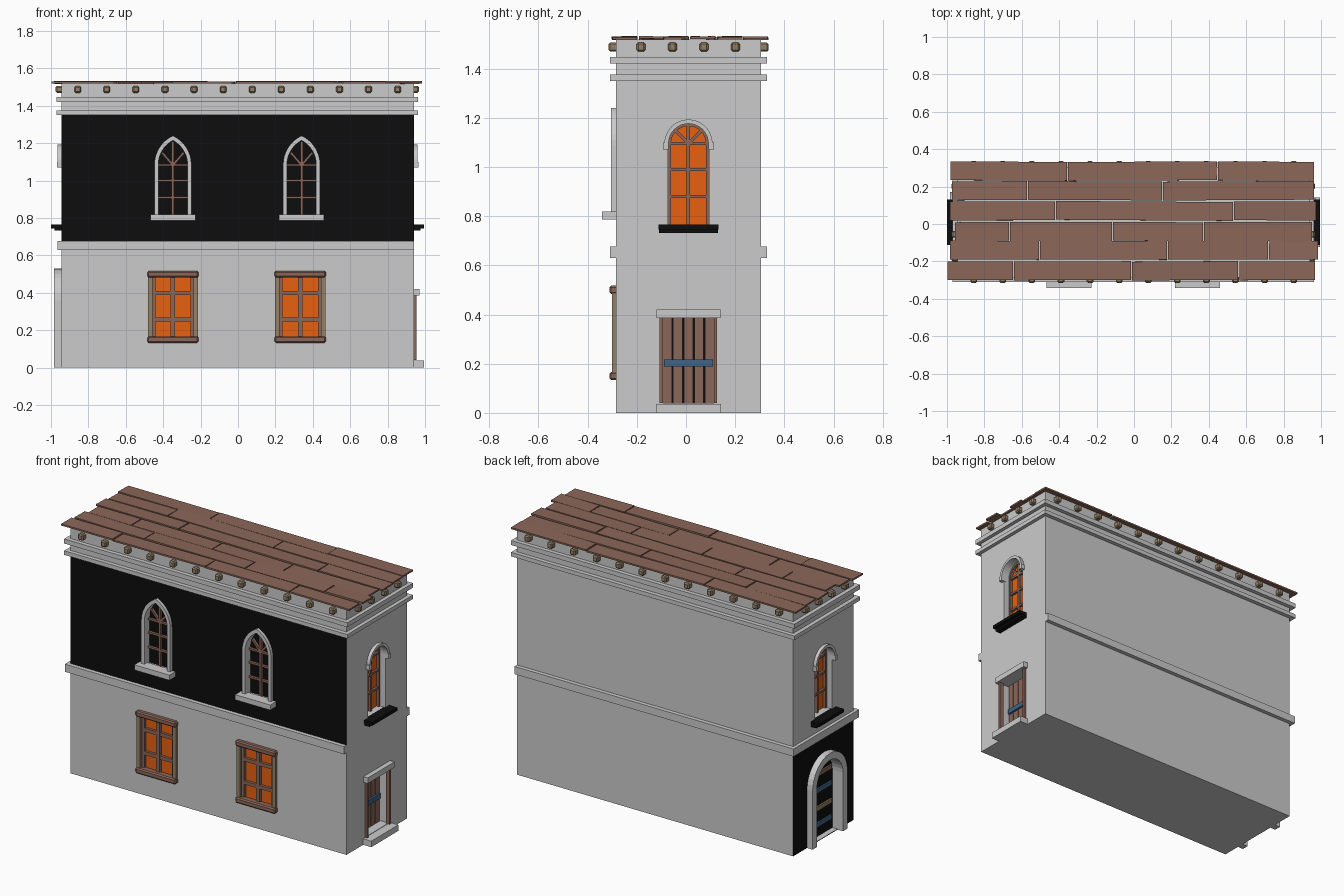
import bpy, bmesh, math, random
from mathutils import Matrix, Vector

if "Cube" in bpy.data.objects:
    bpy.data.objects.remove(bpy.data.objects["Cube"])

random.seed(4)


def material(name, rgb):
    m = bpy.data.materials.new(name)
    m.diffuse_color = (*rgb, 1)
    m.use_nodes = True
    m.node_tree.nodes["Principled BSDF"].inputs["Base Color"].default_value = m.diffuse_color
    return m


BROWN = material("brown_wood", (0.26, 0.135, 0.1))
TAN = material("tan_wood", (0.3, 0.22, 0.13))
ORANGE = material("orange_glass", (0.8, 0.12, 0.005))
BLUE = material("blue_iron", (0.05, 0.13, 0.24))
BLACK = material("black_surface", (0.004, 0.004, 0.004))
GREY = material("grey_plaster", (0.8, 0.8, 0.8))
X0, X1, Y0, Y1, TOP = -0.945, 0.94, -0.285, 0.305, 1.518

# Each wall maps (u along the wall, d outward, z) to the world
FRONT = lambda u, d, z: (u, Y0 - d, z)
RIGHT = lambda u, d, z: (X1 + d, u, z)
LEFT = lambda u, d, z: (X0 - d, u, z)


def finish(name, bm, mat=None, bevel=0):
    if bevel:
        bmesh.ops.bevel(bm, geom=bm.edges[:], offset=bevel, segments=1, affect='EDGES')
    bmesh.ops.recalc_face_normals(bm, faces=bm.faces)
    me = bpy.data.meshes.new(name)
    bm.to_mesh(me)
    bm.free()
    ob = bpy.data.objects.new(name, me)
    bpy.context.collection.objects.link(ob)
    if mat:
        me.materials.append(mat)
    return ob


def prism(name, wall, outline, d0, d1, mat=None, bevel=0):
    bm = bmesh.new()
    f = bm.faces.new([bm.verts.new(wall(u, d0, z)) for u, z in outline])
    r = bmesh.ops.extrude_face_region(bm, geom=[f])
    shift = Vector(wall(0, d1, 0)) - Vector(wall(0, d0, 0))
    bmesh.ops.translate(bm, vec=shift, verts=[v for v in r['geom'] if isinstance(v, bmesh.types.BMVert)])
    return finish(name, bm, mat, bevel)


def rect(u0, u1, z0, z1):
    return [(u0, z0), (u1, z0), (u1, z1), (u0, z1)]


def block(name, wall, u, hw, z0, z1, d0, d1, mat=None, bevel=0):
    return prism(name, wall, rect(u - hw, u + hw, z0, z1), d0, d1, mat, bevel)


def bar(name, wall, a, b, w, d0, d1, mat=BROWN):
    a, b = Vector(a), Vector(b)
    n = (b - a).normalized().orthogonal() * w / 2
    return prism(name, wall, [a + n, b + n, b - n, a - n], d0, d1, mat)


def arch(u, hw, z0, spring, rise, n=8):
    """Arch outline from bottom right over the top; rise == hw is round, more is pointed."""
    R = (hw * hw + rise * rise) / (2 * hw)
    a = math.atan2(rise, R - hw)
    half = [(hw - R + R * math.cos(a * i / n), spring + R * math.sin(a * i / n)) for i in range(n + 1)]
    pts = [(hw, z0)] + half + [(-x, z) for x, z in half[-2::-1]] + [(-hw, z0)]
    return [(u + x, z) for x, z in pts]


def ring(outer, inner):
    return outer + inner[::-1]


def slab(name, x0, x1, y0, y1, z0, z1, mat=None, bevel=0):
    return prism(name, lambda u, d, z: (u, d, z), rect(x0, x1, z0, z1), y0, y1, mat, bevel)


# Main body with the dark wall areas
bm = bmesh.new()
bmesh.ops.create_cube(bm, size=1, matrix=Matrix.Translation(((X0 + X1) / 2, (Y0 + Y1) / 2, TOP / 2))
                      @ Matrix.Diagonal((X1 - X0, Y1 - Y0, TOP, 1)))
for z in (0.655, 1.36):
    bmesh.ops.bisect_plane(bm, geom=bm.verts[:] + bm.edges[:] + bm.faces[:], plane_co=(0, 0, z), plane_no=(0, 0, 1))
bmesh.ops.recalc_face_normals(bm, faces=bm.faces)
for f in bm.faces:
    c = f.calc_center_median()
    if (f.normal.y < -0.9 and 0.7 < c.z < 1.3) or (f.normal.x < -0.9 and c.z < 0.6):
        f.material_index = 1
body = finish("house_body", bm)
body.data.materials.append(GREY)
body.data.materials.append(BLACK)


def recess(wall, outline, depth):
    cutter = prism("opening_cutter", wall, outline, -depth, 0.05, GREY)
    cutter.hide_render = True
    mod = body.modifiers.new("opening", 'BOOLEAN')
    mod.operation, mod.solver, mod.object = 'DIFFERENCE', 'EXACT', cutter
    bpy.context.view_layer.objects.active = body
    bpy.ops.object.modifier_apply(modifier=mod.name)
    bpy.data.objects.remove(cutter)


# Floor band on front, left and back; cornice bands all round
slab("floor_band_front", -0.965, X1, -0.31, Y0 + 0.01, 0.63, 0.677)
slab("floor_band_back", -0.965, X1, Y1 - 0.01, 0.33, 0.63, 0.677)
slab("floor_band_left", -0.965, X0 + 0.01, -0.31, 0.33, 0.63, 0.677)
for z0, z1 in ((1.35, 1.375), (1.42, 1.448)):
    slab("cornice_band", -0.97, 0.963, -0.31, 0.33, z0, z1)

# Beam ends under the roof
for i in range(12):
    x = -0.857 + i * 0.1555
    slab("beam_end_front", x - 0.018, x + 0.018, -0.315, Y0 + 0.01, 1.469, 1.506, TAN, 0.007)
    slab("beam_end_back", x - 0.018, x + 0.018, Y1 - 0.01, 0.336, 1.469, 1.506, TAN, 0.007)
for i in range(4):
    y = -0.183 + i * 0.128
    slab("beam_end_left", -0.975, X0 + 0.01, y - 0.018, y + 0.018, 1.469, 1.506, TAN, 0.007)
    slab("beam_end_right", X1 - 0.01, 0.967, y - 0.018, y + 0.018, 1.469, 1.506, TAN, 0.007)

# Roof planks in six uneven rows
rows = [(0.283, (-0.985, -0.355, 0.447, 0.965)), (0.178, (-0.976, -0.57, 0.152, 0.965)),
        (0.07, (-0.987, -0.42, 0.532, 0.976)), (-0.04, (-0.96, -0.666, -0.115, 0.372, 0.955)),
        (-0.14, (-0.987, -0.505, 0.18, 0.72, 0.987)), (-0.25, (-1.0, -0.644, -0.013, 0.56, 0.97))]
for y, cuts in rows:
    for a, b in zip(cuts, cuts[1:]):
        p = slab("roof_plank", (a - b) / 2 + 0.003, (b - a) / 2 - 0.003, -0.05, 0.05, -0.005, 0.005, BROWN)
        p.location = ((a + b) / 2, y, 1.524 + random.uniform(-0.001, 0.002))
        p.rotation_euler = (random.uniform(-0.03, 0.03), random.uniform(-0.007, 0.007), random.uniform(-0.008, 0.008))

# Lower front windows: timber frame around orange panes
for u in (-0.348, 0.333):
    recess(FRONT, rect(u - 0.12, u + 0.12, 0.15, 0.5), 0.03)
    block("lower_glass", FRONT, u, 0.12, 0.15, 0.5, -0.03, -0.02, ORANGE)
    for s in (-1, 1):
        block("lower_window_post", FRONT, u + s * 0.122, 0.012, 0.15, 0.5, -0.02, 0.015, TAN)
        block("lower_casement_stile", FRONT, u + s * 0.102, 0.008, 0.16, 0.49, -0.02, -0.003, BROWN)
    block("lower_window_mullion", FRONT, u, 0.012, 0.16, 0.49, -0.02, -0.002, BROWN)
    for z in (0.257, 0.4):
        block("lower_window_bar", FRONT, u, 0.11, z - 0.011, z + 0.011, -0.02, -0.004, BROWN)
    for z in (0.15, 0.5):
        block("lower_window_beam", FRONT, u, 0.137, z - 0.017, z + 0.017, -0.02, 0.026, BROWN, 0.007)

# Upper front windows: pointed stone frames with dark panes
for u in (-0.348, 0.34):
    inner = arch(u, 0.078, 0.81, 1.085, 0.13)
    recess(FRONT, inner, 0.04)
    prism("upper_glass", FRONT, inner, -0.04, -0.032, BLACK)
    prism("upper_window_frame", FRONT, ring(arch(u, 0.099, 0.81, 1.085, 0.155), inner), -0.01, 0.02)
    block("upper_window_sill", FRONT, u, 0.12, 0.786, 0.818, -0.01, 0.057)
    bar("upper_window_mullion", FRONT, (u, 0.81), (u, 1.21), 0.014, -0.034, -0.015)
    for z in (0.91, 1.0, 1.083):
        bar("upper_window_bar", FRONT, (u - 0.078, z), (u + 0.078, z), 0.012, -0.034, -0.017)
    for s in (-1, 1):
        bar("upper_window_ray", FRONT, (u, 1.083), (u + s * 0.058, 1.15), 0.012, -0.034, -0.016)

# Round-headed windows on both end walls
for wall in (RIGHT, LEFT):
    u, sp = 0.01, 1.095
    inner = arch(u, 0.083, 0.764, sp, 0.083)
    recess(wall, inner, 0.06)
    prism("side_glass", wall, inner, -0.06, -0.052, ORANGE)
    prism("side_window_casing", wall, ring(inner, arch(u, 0.071, 0.764, sp, 0.071)), -0.055, -0.035, BROWN)
    prism("side_window_arch", wall, ring(arch(u, 0.098, 1.08, sp, 0.098), arch(u, 0.081, 1.08, sp, 0.081)), -0.01, 0.02)
    for s in (-1, 1):
        block("side_window_impost", wall, u + s * 0.092, 0.011, 1.07, 1.1, -0.01, 0.024)
    bar("side_window_mullion", wall, (u, 0.764), (u, sp + 0.08), 0.014, -0.054, -0.037)
    for z in (0.88, 0.99, sp):
        bar("side_window_bar", wall, (u - 0.08, z), (u + 0.08, z), 0.013, -0.054, -0.038)
    for s in (-1, 1):
        bar("side_window_ray", wall, (u, sp), (u + s * 0.055, sp + 0.055), 0.013, -0.054, -0.038)
    block("side_sill_top", wall, u, 0.122, 0.745, 0.765, -0.01, 0.055, BLACK)
    block("side_sill_base", wall, u, 0.12, 0.732, 0.746, -0.01, 0.035, BLACK)

# Plank door on the right wall
recess(RIGHT, rect(-0.105, 0.125, 0.04, 0.385), 0.075)
block("door_back", RIGHT, 0.01, 0.115, 0.04, 0.385, -0.075, -0.07, BLACK)
for i in range(5):
    block("door_plank", RIGHT, -0.076 + i * 0.043, 0.019, 0.04, 0.385, -0.072, -0.055, BROWN)
block("door_strap", RIGHT, 0.01, 0.1, 0.188, 0.218, -0.058, -0.043, BLUE)
for u in (-0.1, 0.12):
    block("door_jamb", RIGHT, u, 0.007, 0.04, 0.385, -0.01, 0.015, BROWN)
block("door_lintel", RIGHT, 0.01, 0.13, 0.385, 0.42, -0.01, 0.03)
block("door_step", RIGHT, 0.01, 0.132, 0, 0.037, -0.01, 0.055)

# Arched door on the left wall
inner = arch(0, 0.127, 0.004, 0.36, 0.127)
recess(LEFT, inner, 0.05)
prism("arched_door_panel", LEFT, inner, -0.05, -0.035, BLACK)
prism("arched_door_frame", LEFT, ring(arch(0, 0.17, 0, 0.36, 0.17), arch(0, 0.127, 0, 0.36, 0.127)), -0.01, 0.038)
for z, m in ((0.08, BLUE), (0.18, TAN), (0.29, BLUE), (0.39, BROWN)):
    block("arched_door_strap", LEFT, 0, 0.11, z - 0.013, z + 0.013, -0.037, -0.025, m)
